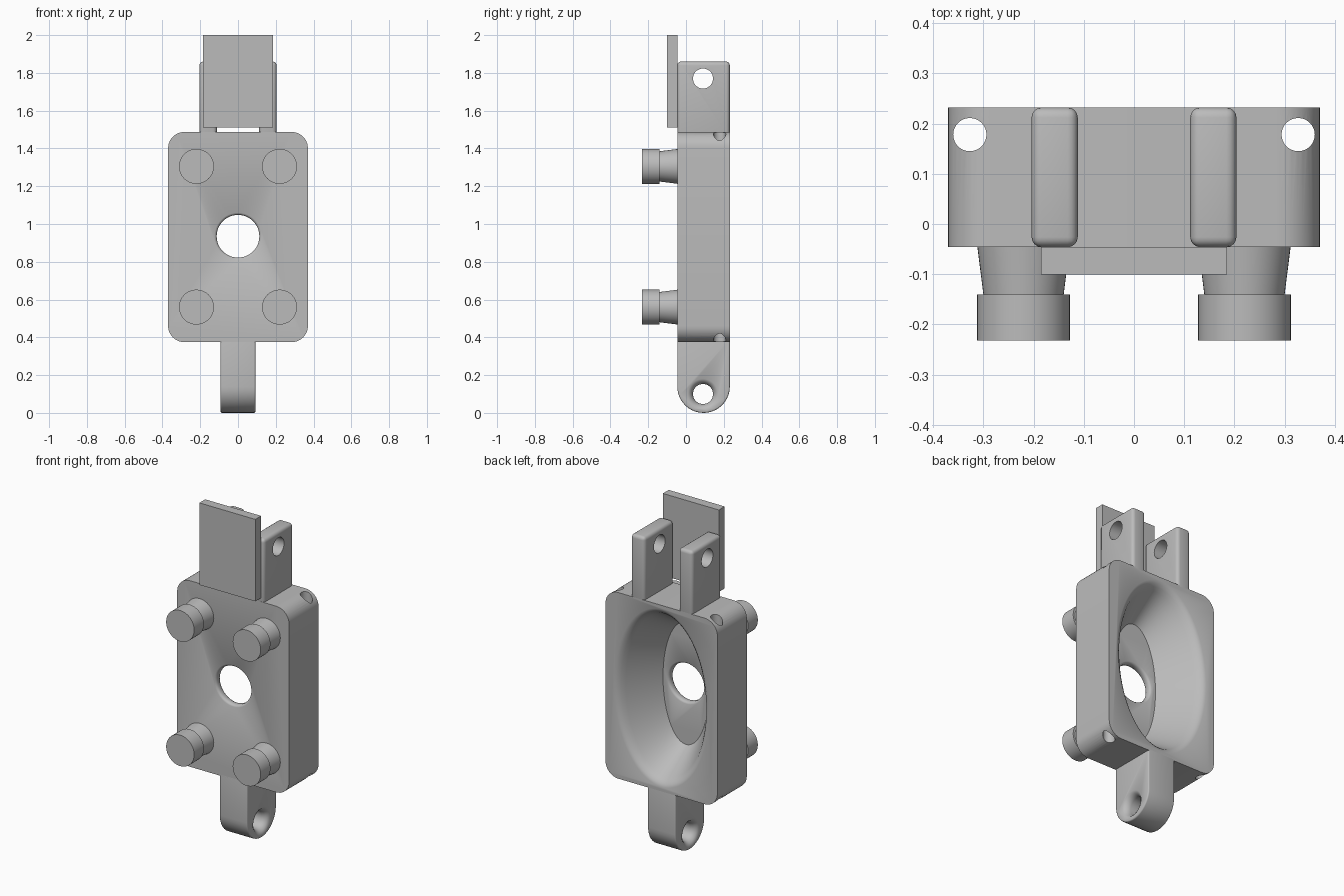
import bpy, bmesh
from math import sin, cos, pi, radians

if "Cube" in bpy.data.objects:
    bpy.data.objects.remove(bpy.data.objects["Cube"])

grey = bpy.data.materials.new("plain_grey")
grey.use_nodes = True
GREY = (0.5, 0.5, 0.5, 1)
grey.diffuse_color = GREY
grey.node_tree.nodes["Principled BSDF"].inputs["Base Color"].default_value = GREY

FRONT, BACK = -0.046, 0.232
MID_Z = 0.932


def place(axis, t, u, v):
    return {"x": (t, u, v), "y": (u, t, v), "z": (u, v, t)}[axis]


def skin(name, axis, rings):
    """Solid through a list of (position along axis, outline) rings."""
    bm = bmesh.new()
    loops = [[bm.verts.new(place(axis, t, u, v)) for u, v in pts] for t, pts in rings]
    n = len(loops[0])
    for a, b in zip(loops, loops[1:]):
        for i in range(n):
            j = (i + 1) % n
            bm.faces.new((a[i], a[j], b[j], b[i]))
    bm.faces.new(loops[0])
    bm.faces.new(loops[-1])
    bmesh.ops.recalc_face_normals(bm, faces=bm.faces)
    mesh = bpy.data.meshes.new(name)
    bm.to_mesh(mesh)
    bm.free()
    mesh.materials.append(grey)
    ob = bpy.data.objects.new(name, mesh)
    bpy.context.collection.objects.link(ob)
    return ob


def turned(name, axis, centre, sections, n=48):
    """Round or oval solid; each section is (position, half width, half height)."""
    cu, cv = centre
    return skin(name, axis, [
        (t, [(cu + a * cos(2 * pi * i / n), cv + b * sin(2 * pi * i / n)) for i in range(n)])
        for t, a, b in sections])


def drill(name, axis, centre, r, lo, hi):
    return turned(name, axis, centre, [(lo, r, r), (hi, r, r)])


def rounded(lo, hi, radii, steps=10):
    """Rectangle outline with a (bottom, top) corner radius."""
    pts = []
    for k, (right, top) in enumerate([(1, 1), (0, 1), (0, 0), (1, 0)]):
        r = radii[top]
        cu = hi[0] - r if right else lo[0] + r
        cv = hi[1] - r if top else lo[1] + r
        if r == 0:
            pts.append((cu, cv))
            continue
        for i in range(steps + 1):
            a = pi / 2 * (k + i / steps)
            p = (cu + r * cos(a), cv + r * sin(a))
            if not pts or abs(p[0] - pts[-1][0]) + abs(p[1] - pts[-1][1]) > 1e-5:
                pts.append(p)
    return pts


def prism(name, axis, outline, lo, hi):
    return skin(name, axis, [(lo, outline), (hi, outline)])


def finish(ob, cutters=(), bevel=0):
    """Round the sharp edges, cut the openings, bake and shade."""
    if bevel:
        m = ob.modifiers.new("round", "BEVEL")
        m.width, m.segments, m.limit_method, m.angle_limit = bevel, 4, "ANGLE", radians(50)
    for c in cutters:
        c.hide_render = True
        m = ob.modifiers.new("cut", "BOOLEAN")
        m.operation, m.solver, m.object = "DIFFERENCE", "EXACT", c
    bpy.context.view_layer.update()
    baked = bpy.data.meshes.new_from_object(
        ob.evaluated_get(bpy.context.evaluated_depsgraph_get()))
    ob.modifiers.clear()
    ob.data = baked
    for c in cutters:
        bpy.data.objects.remove(c)
    bpy.ops.object.select_all(action="DESELECT")
    ob.select_set(True)
    bpy.context.view_layer.objects.active = ob
    bpy.ops.object.shade_smooth_by_angle(angle=radians(32))


# Body block with oval bowl, centre hole and two upright bores
body = prism("body", "y", rounded((-0.37, 0.375), (0.37, 1.487), (0.085, 0.085)), FRONT, BACK)
bowl = turned("bowl_cutter", "y", (0, MID_Z), [
    (BACK + 0.02, 0.325, 0.535), (BACK, 0.315, 0.53), (BACK - 0.008, 0.298, 0.514),
    (BACK - 0.022, 0.282, 0.499), (BACK - 0.045, 0.267, 0.485), (0, 0.152, 0.365)], 96)
r = 0.113
hole = turned("hole_cutter", "y", (0, MID_Z + 0.003), [
    (y, r + g, r + g) for y, g in
    [(-0.06, 0.012), (FRONT, 0.012), (-0.042, 0.005), (-0.034, 0),
     (-0.012, 0), (-0.004, 0.005), (0, 0.012), (0.02, 0.012)]])
bores = [drill("bore_cutter", "z", (s * 0.327, 0.178), 0.033, 0.3, 1.6) for s in (-1, 1)]
finish(body, [bowl, hole] + bores)

for s, side in ((1, "left"), (-1, "right")):
    # Upper fork lugs with a cross hole
    x = sorted((s * 0.112, s * 0.204))
    lug = prism("upper_lug_" + side, "x",
                rounded((FRONT, 1.46), (BACK, 1.86), (0, 0)), *x)
    finish(lug, [drill("lug_cutter", "x", (0.09, 1.77), 0.053, -0.4, 0.4)], 0.02)
    # Headed pegs on the front
    for z, level in ((0.56, "lower"), (1.305, "upper")):
        peg = turned("peg_%s_%s" % (level, side), "y", (s * 0.22, z), [
            (-0.03, 0.094, 0.094), (-0.14, 0.08, 0.08),
            (-0.14, 0.0925, 0.0925), (-0.232, 0.0925, 0.0925)])
        finish(peg)

# Flat plate in front of the fork
plate = prism("front_plate", "y", rounded((-0.185, 1.51), (0.185, 2.0), (0, 0)), -0.101, FRONT)
finish(plate)

# Lower lug with rounded end and flared cross hole
tail = prism("lower_lug", "x", rounded((FRONT, 0), (BACK, 0.39), (0.139, 0)), -0.092, 0.092)
flare = turned("tail_cutter", "x", (0.09, 0.1), [
    (s * x, q, q) for s, x, q in
    [(-1, 0.11, 0.085), (-1, 0.092, 0.08), (-1, 0.084, 0.067), (-1, 0.07, 0.057), (-1, 0.055, 0.053),
     (1, 0.055, 0.053), (1, 0.07, 0.057), (1, 0.084, 0.067), (1, 0.092, 0.08), (1, 0.11, 0.085)]])
finish(tail, [flare], 0.008)
